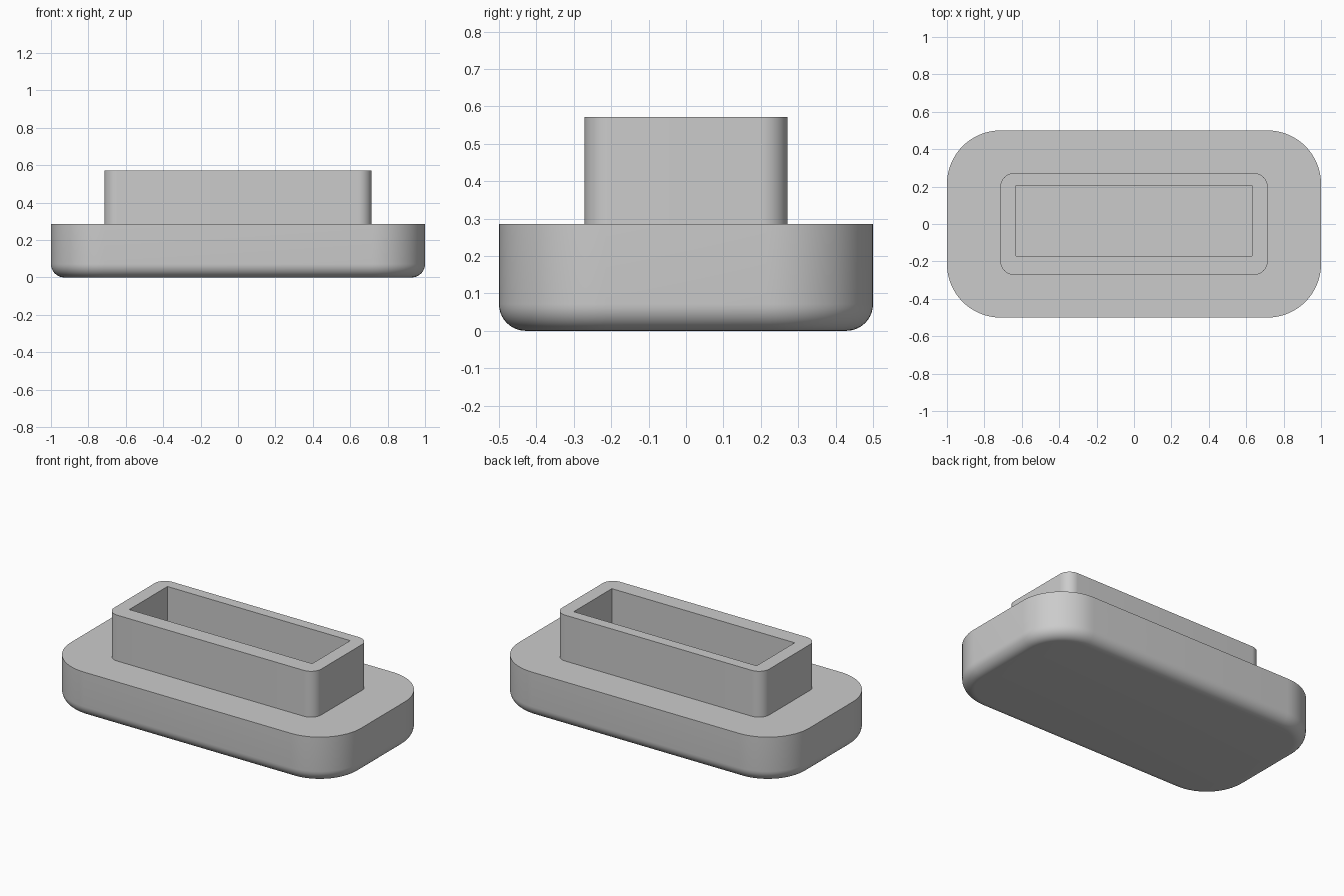
import bpy, bmesh, math

if "Cube" in bpy.data.objects:
    bpy.data.objects.remove(bpy.data.objects["Cube"])

grey = bpy.data.materials.new("light grey plastic")
grey.diffuse_color = (0.6, 0.6, 0.6, 1)
grey.use_nodes = True
grey.node_tree.nodes["Principled BSDF"].inputs["Base Color"].default_value = grey.diffuse_color


def rounded_rect(hx, hy, r, z, seg=16, cy=0.0):
    """Points around a rectangle with rounded corners, anticlockwise."""
    pts = []
    for i, (sx, sy) in enumerate([(1, 1), (-1, 1), (-1, -1), (1, -1)]):
        for k in range(seg + 1):
            a = math.pi / 2 * (i + k / seg)
            pts.append((sx * (hx - r) + r * math.cos(a),
                        cy + sy * (hy - r) + r * math.sin(a), z))
    return pts


def loft(name, rings):
    """Skin stacked outlines and cap both ends."""
    bm = bmesh.new()
    loops = [[bm.verts.new(p) for p in ring] for ring in rings]
    n = len(loops[0])
    for a, b in zip(loops, loops[1:]):
        for i in range(n):
            j = (i + 1) % n
            bm.faces.new((a[i], a[j], b[j], b[i]))
    bm.faces.new(loops[0][::-1])
    bm.faces.new(loops[-1])
    bmesh.ops.remove_doubles(bm, verts=bm.verts, dist=1e-5)
    bmesh.ops.recalc_face_normals(bm, faces=bm.faces)
    mesh = bpy.data.meshes.new(name)
    bm.to_mesh(mesh)
    bm.free()
    mesh.materials.append(grey)
    ob = bpy.data.objects.new(name, mesh)
    bpy.context.collection.objects.link(ob)
    bpy.context.view_layer.objects.active = ob
    ob.select_set(True)
    bpy.ops.object.shade_smooth_by_angle(angle=math.radians(30))
    ob.select_set(False)
    return ob


# Base slab: rounded corners, filleted bottom edge
FILLET, TOP = 0.0714, 0.2857
rings = []
for k in range(11):
    a = math.pi / 2 * k / 10
    inset = FILLET * (1 - math.sin(a))
    rings.append(rounded_rect(1 - inset, 0.5 - inset, 0.2857 - inset,
                              FILLET * (1 - math.cos(a))))
rings.append(rounded_rect(1, 0.5, 0.2857, TOP))
loft("base", rings)

# Hollow collar: outer wall, flat rim, square-cornered pocket set slightly back
RIM = 0.5714
loft("collar", [
    rounded_rect(0.7143, 0.2714, 0.0714, TOP),
    rounded_rect(0.7143, 0.2714, 0.0714, RIM),
    rounded_rect(0.63, 0.1875, 0.0, RIM, cy=0.0175),
    rounded_rect(0.63, 0.1875, 0.0, TOP + 0.002, cy=0.0175),
])
